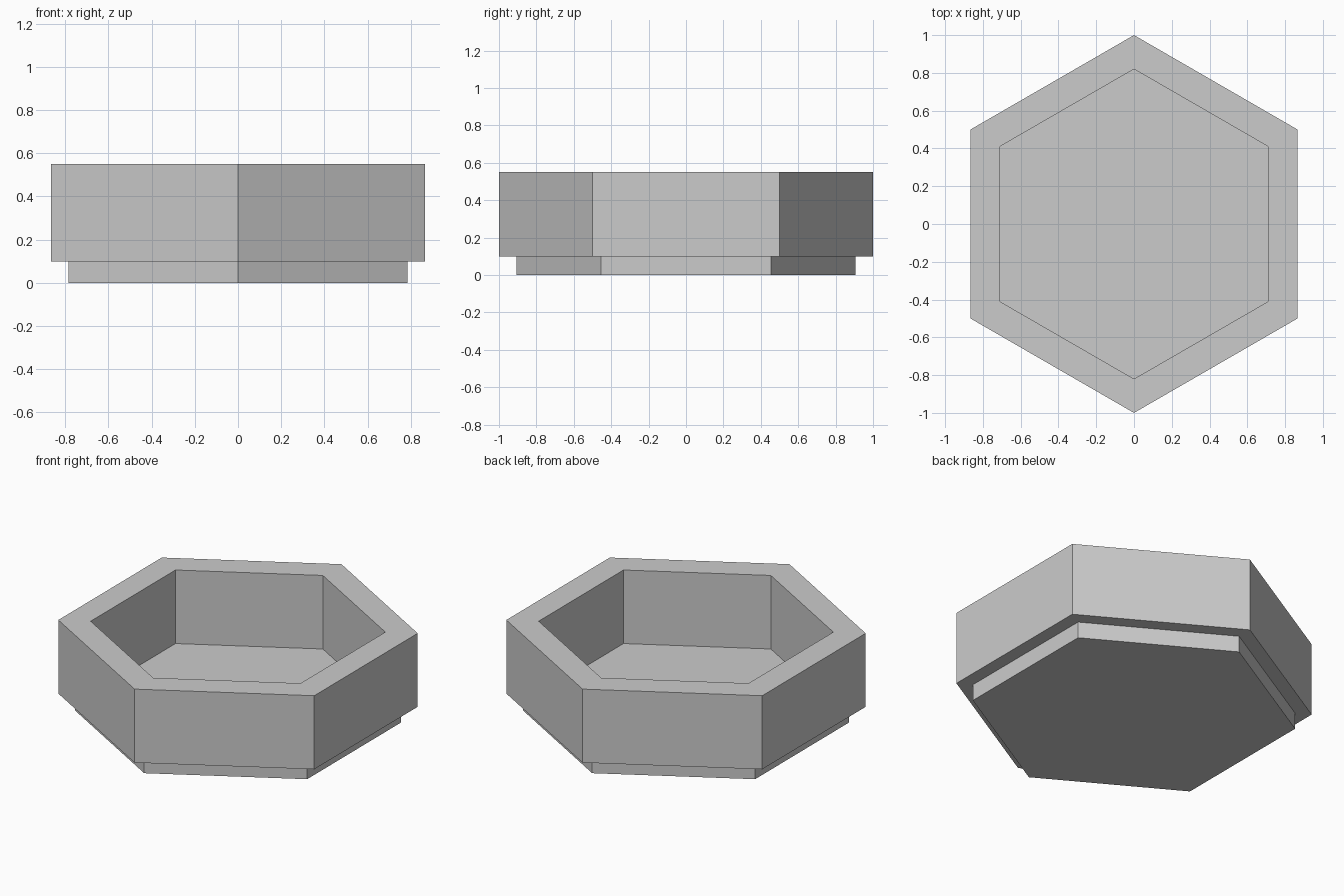
import bpy, bmesh
from math import cos, sin, pi

if "Cube" in bpy.data.objects:
    bpy.data.objects.remove(bpy.data.objects["Cube"])

SIDES = 6


def hex_ring(bm, radius, z):
    """Hexagon loop with points on the y axis."""
    angles = [pi / 2 + i * 2 * pi / SIDES for i in range(SIDES)]
    return [bm.verts.new((radius * cos(a), radius * sin(a), z)) for a in angles]


def hex_vessel(name, profile):
    """Closed hexagonal solid through (radius, z) rings, capped at both ends."""
    bm = bmesh.new()
    rings = [hex_ring(bm, r, z) for r, z in profile]
    for a, b in zip(rings, rings[1:]):
        for i in range(SIDES):
            j = (i + 1) % SIDES
            bm.faces.new((a[i], a[j], b[j], b[i]))
    bm.faces.new(rings[0][::-1])
    bm.faces.new(rings[-1])
    bmesh.ops.recalc_face_normals(bm, faces=bm.faces)
    mesh = bpy.data.meshes.new(name)
    bm.to_mesh(mesh)
    bm.free()
    obj = bpy.data.objects.new(name, mesh)
    bpy.context.collection.objects.link(obj)
    return obj


# Recessed foot, outer wall, flat rim, then down the inside to the floor
hex_vessel("hexagonal_planter", [
    (0.907, 0.0), (0.907, 0.10),
    (1.0, 0.10), (1.0, 0.55),
    (0.82, 0.55), (0.82, 0.10),
])
